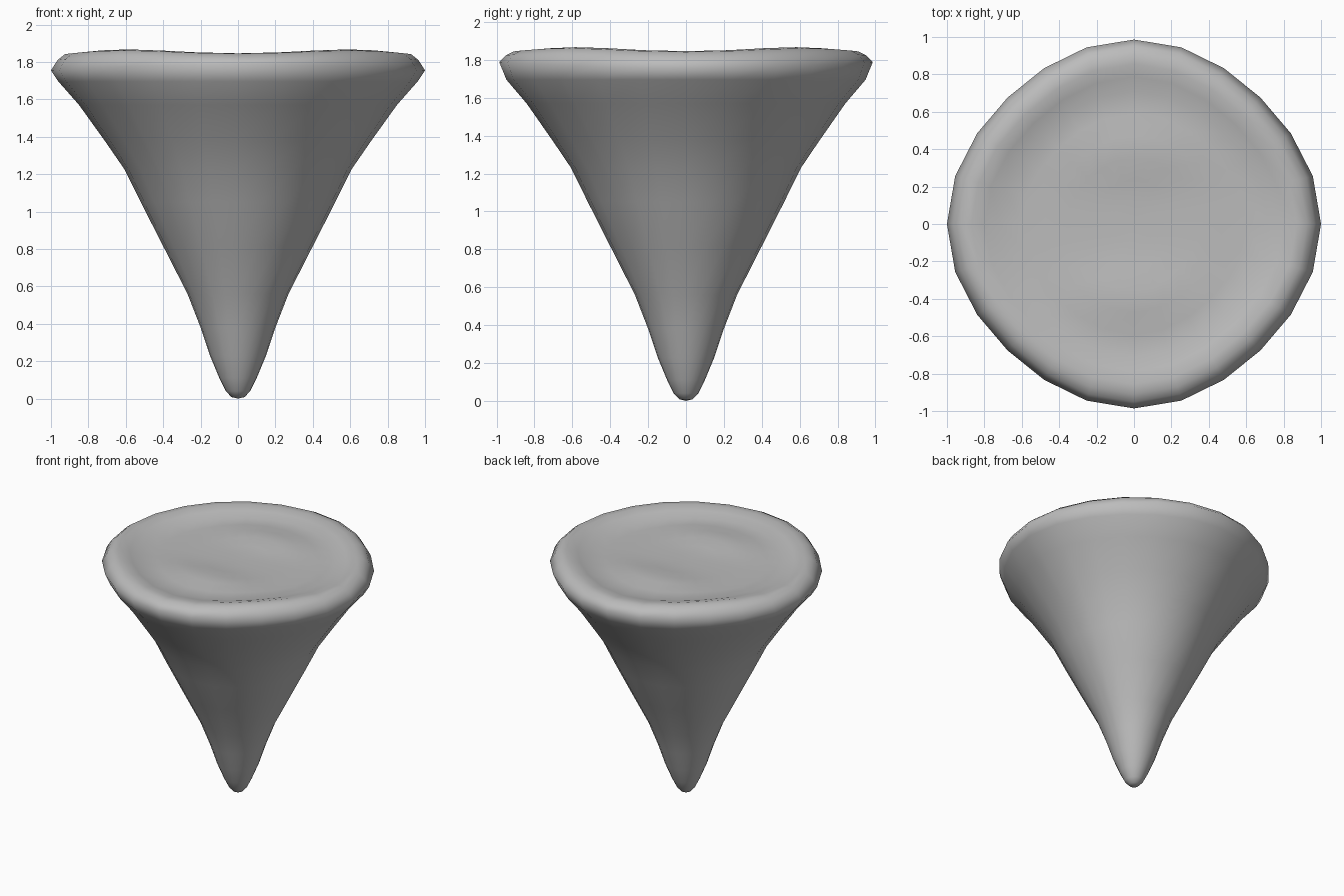
import bpy, bmesh, math

if "Cube" in bpy.data.objects:
    bpy.data.objects.remove(bpy.data.objects["Cube"])

SIDES = 24

# Half profile (radius, height) from the blunt tip to the rounded rim
flank = [(0.035, 0.008), (0.065, 0.04), (0.10, 0.11), (0.15, 0.23), (0.20, 0.38),
         (0.27, 0.56), (0.40, 0.815), (0.52, 1.05), (0.61, 1.23), (0.71, 1.375),
         (0.85, 1.57), (0.96, 1.695)]
rim = [(1.0, 1.755), (0.965, 1.81), (0.925, 1.842)]
# Top cap: raised lip, shallow trough and inner rings
cap = [(0.87, 1.846), (0.80, 1.835), (0.72, 1.815), (0.60, 1.81),
       (0.48, 1.812), (0.36, 1.812), (0.24, 1.81), (0.12, 1.81)]


def place(kind, r, z, a):
    """Point on a ring, with the slight irregularity of a hand-shaped cone."""
    diag = math.sin(2 * a) ** 2
    side = math.sin(a) ** 2
    k = (z / 1.8) ** 3
    radius = r * (1 - k * (0.04 * diag + 0.015 * side))
    x, y = radius * math.cos(a), radius * math.sin(a)
    if kind == "rim":
        z += 0.035 * side * max(0, (1.85 - z) / 0.1) + 0.018 * diag * (z > 1.8)
    elif kind == "cap":
        # lip rises on the diagonals, two soft mounds lie front and back
        z += 0.02 * diag * max(0, (r - 0.72) / 0.15)
        z += 0.028 * math.exp(-(x / 0.4) ** 2 - ((abs(y) - 0.40) / 0.16) ** 2)
    return x, y, z


bm = bmesh.new()
rings = []
for kind, points in (("flank", flank), ("rim", rim), ("cap", cap)):
    for r, z in points:
        rings.append([bm.verts.new(place(kind, r, z, 2 * math.pi * i / SIDES))
                      for i in range(SIDES)])

# Skin the rings, then close the tip and the middle of the cap
for low, high in zip(rings, rings[1:]):
    for i in range(SIDES):
        j = (i + 1) % SIDES
        bm.faces.new((low[i], low[j], high[j], high[i]))
tip = bm.verts.new((0, 0, 0))
middle = bm.verts.new((0, 0, 1.81))
for i in range(SIDES):
    j = (i + 1) % SIDES
    bm.faces.new((tip, rings[0][j], rings[0][i]))
    bm.faces.new((middle, rings[-1][i], rings[-1][j]))
bmesh.ops.recalc_face_normals(bm, faces=bm.faces)
for f in bm.faces:
    f.smooth = True

mesh = bpy.data.meshes.new("cone_body")
bm.to_mesh(mesh)
bm.free()
cone = bpy.data.objects.new("cone_body", mesh)
bpy.context.collection.objects.link(cone)

# Plain grey
grey = bpy.data.materials.new("plain_grey")
grey.use_nodes = True
colour = (0.5, 0.5, 0.5, 1)
grey.diffuse_color = colour
grey.node_tree.nodes["Principled BSDF"].inputs["Base Color"].default_value = colour
mesh.materials.append(grey)
